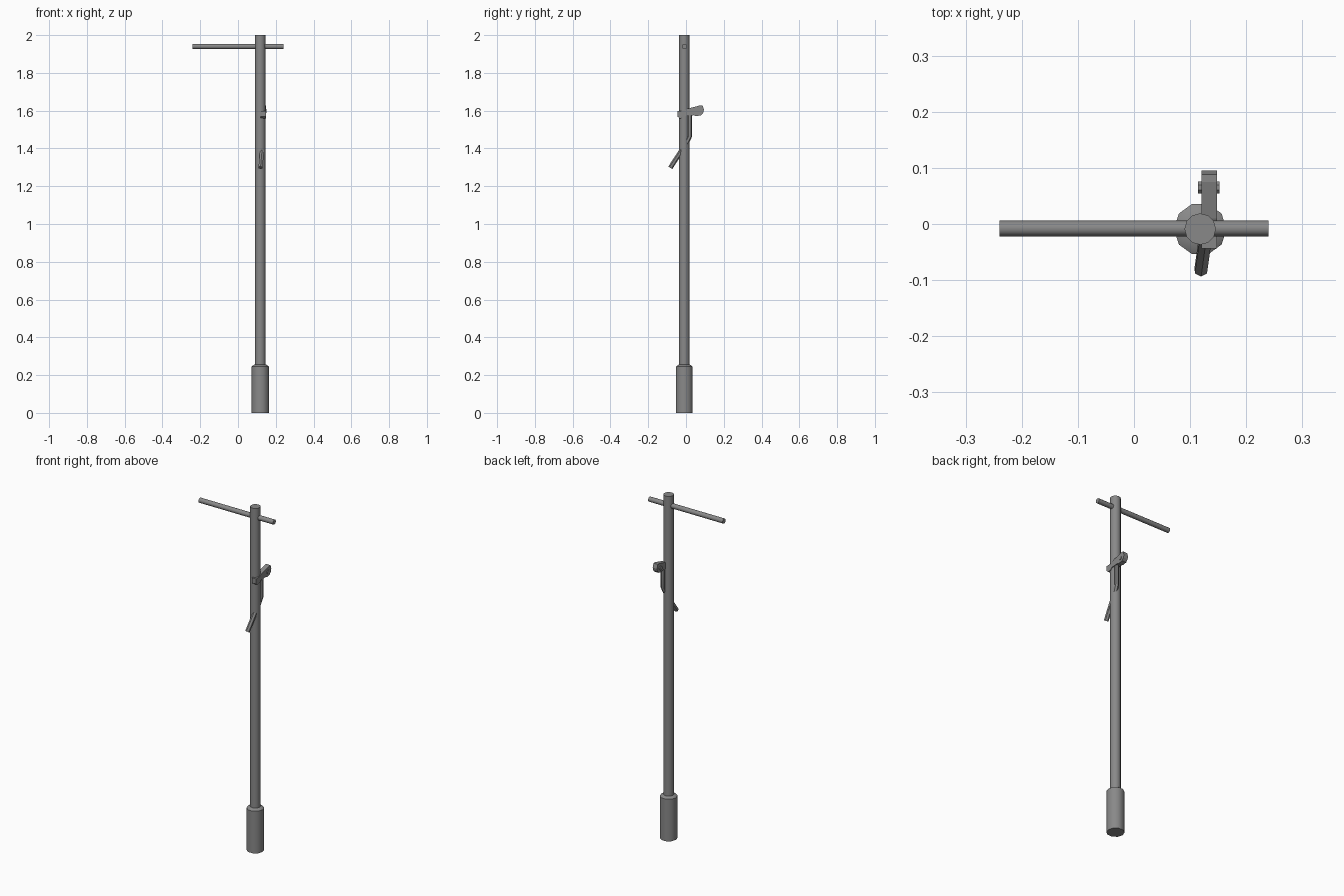
import bpy, bmesh, math
from mathutils import Vector

if "Cube" in bpy.data.objects:
    bpy.data.objects.remove(bpy.data.objects["Cube"])

PX, PY = 0.118, -0.009   # pole axis

# Dark metal
metal = bpy.data.materials.new("dark_metal")
metal.diffuse_color = (0.25, 0.25, 0.25, 1)
metal.use_nodes = True
metal.node_tree.nodes["Principled BSDF"].inputs["Base Color"].default_value = metal.diffuse_color


def make(name, bm, smooth=True):
    bmesh.ops.recalc_face_normals(bm, faces=bm.faces)
    me = bpy.data.meshes.new(name)
    bm.to_mesh(me)
    bm.free()
    me.materials.append(metal)
    ob = bpy.data.objects.new(name, me)
    bpy.context.collection.objects.link(ob)
    if smooth:
        bpy.context.view_layer.objects.active = ob
        ob.select_set(True)
        bpy.ops.object.shade_smooth_by_angle(angle=math.radians(40))
        ob.select_set(False)
    return ob


def tube(name, stations, sides, side_dir, turn=0.0, smooth=True):
    """Capped tube through (point, radius) stations."""
    bm = bmesh.new()
    pts = [Vector(p) for p, _ in stations]
    u = Vector(side_dir)
    rings = []
    for i, (_, r) in enumerate(stations):
        t = (pts[min(i + 1, len(pts) - 1)] - pts[max(i - 1, 0)]).normalized()
        a = (u - t * u.dot(t)).normalized()
        b = t.cross(a)
        rings.append([bm.verts.new(pts[i] + r * (a * math.cos(k) + b * math.sin(k)))
                      for k in (turn + 2 * math.pi * j / sides for j in range(sides))])
    for lo, hi in zip(rings, rings[1:]):
        for j in range(sides):
            n = (j + 1) % sides
            bm.faces.new((lo[j], lo[n], hi[n], hi[j]))
    bm.faces.new(rings[0])
    bm.faces.new(rings[-1])
    return make(name, bm, smooth)


def plate(name, profile, x0, x1):
    """YZ outline extruded along x."""
    bm = bmesh.new()
    f = bm.faces.new([bm.verts.new((x0, y, z)) for y, z in profile])
    ext = bmesh.ops.extrude_face_region(bm, geom=[f])
    vs = [g for g in ext["geom"] if isinstance(g, bmesh.types.BMVert)]
    bmesh.ops.translate(bm, verts=vs, vec=(x1 - x0, 0, 0))
    return make(name, bm, False)


# Pole and foot sleeve with bevelled shoulder
tube("pole", [((PX, PY, 0.24), 0.028), ((PX, PY, 2.0), 0.028)], 12, (1, 0, 0))
tube("foot_sleeve", [((PX, PY, 0), 0.047), ((PX, PY, 0.245), 0.047),
                     ((PX, PY, 0.255), 0.032)], 10, (1, 0, 0))

# Crossbar
tube("crossbar", [((-0.24, -0.008, 1.94), 0.014), ((0.24, -0.008, 1.94), 0.014)],
     12, (0, 0, 1))

# Clamp arm with rounded rear head and its pivot bolt
plate("clamp_arm", [(-0.044, 1.598), (-0.044, 1.568), (-0.032, 1.559), (-0.012, 1.563),
                    (0.0, 1.573), (0.04, 1.576), (0.055, 1.571), (0.08, 1.576),
                    (0.092, 1.59), (0.095, 1.605), (0.088, 1.628), (0.075, 1.628),
                    (0.01, 1.611), (-0.01, 1.600)], 0.120, 0.148)
tube("pivot_bolt", [((0.114, 0.065, 1.598), 0.012), ((0.152, 0.065, 1.598), 0.012)],
     8, (0, 0, 1), math.pi / 8)

# Bent hexagonal handle passing through the pole
tube("handle", [((0.134, 0.020, 1.585), 0.0125), ((0.134, 0.020, 1.465), 0.0125),
                ((0.131, 0.003, 1.43), 0.0125), ((0.119, -0.083, 1.298), 0.0125)],
     6, (0, 1, 0))
